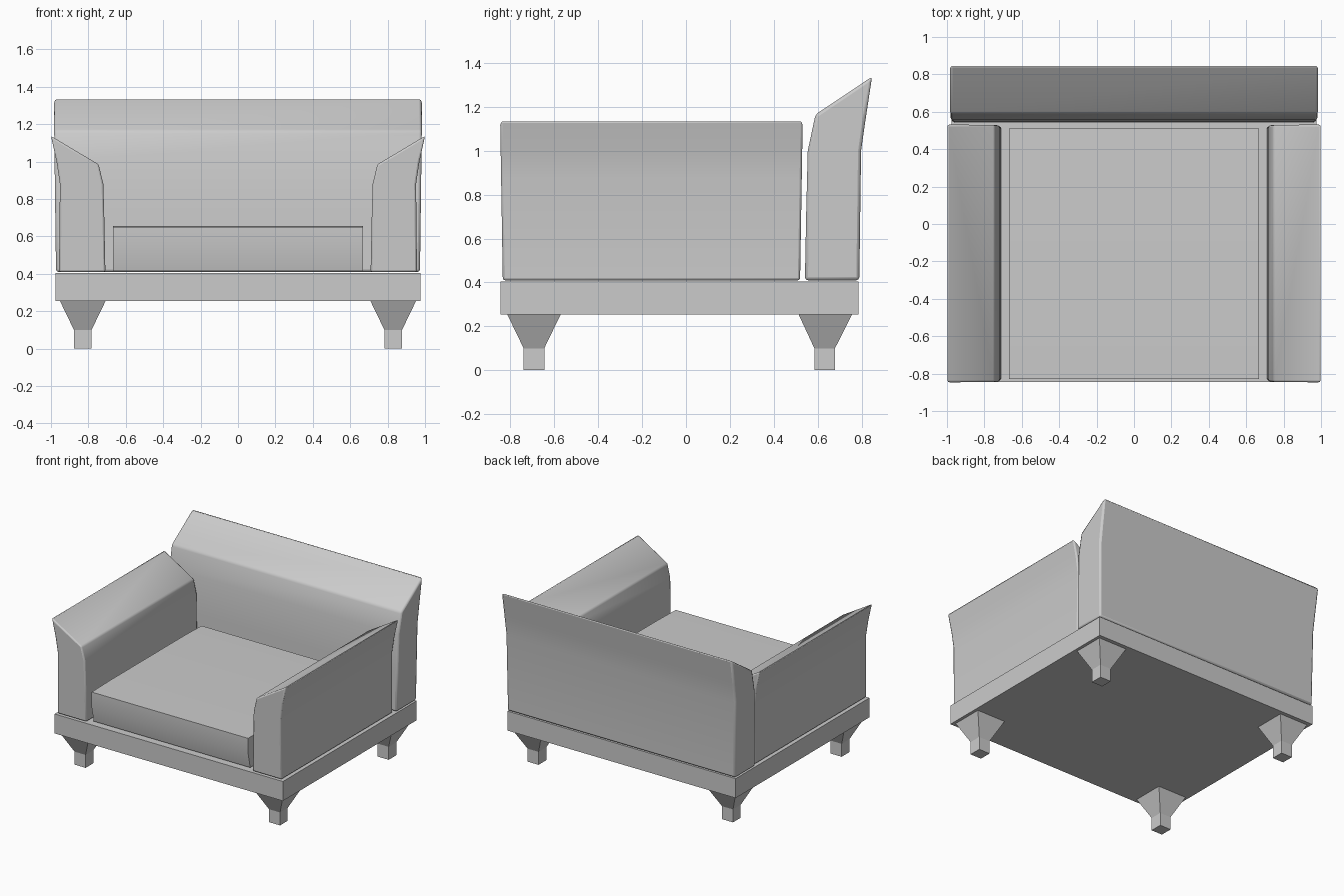
import bpy, bmesh, math
from mathutils import Vector

if "Cube" in bpy.data.objects:
    bpy.data.objects.remove(bpy.data.objects["Cube"])


def finish(name, bm, bevel=0.0, smooth=False):
    bmesh.ops.recalc_face_normals(bm, faces=bm.faces)
    me = bpy.data.meshes.new(name)
    bm.to_mesh(me)
    bm.free()
    ob = bpy.data.objects.new(name, me)
    bpy.context.collection.objects.link(ob)
    if bevel:
        m = ob.modifiers.new("soft_edges", 'BEVEL')
        m.width, m.segments, m.limit_method = bevel, 2, 'ANGLE'
        m.angle_limit = math.radians(40)
    if smooth:
        bpy.context.view_layer.objects.active = ob
        ob.select_set(True)
        bpy.ops.object.shade_smooth_by_angle(angle=math.radians(50))
        ob.select_set(False)
    return ob


def prism(name, profile, place, start, end, taper=0.0, **kw):
    """Sweep a (u, z) profile from start to end, ends leaning in towards the bottom."""
    low = min(z for _, z in profile)
    high = max(z for _, z in profile)
    bm = bmesh.new()
    rings = []
    for pos, sign in ((start, 1), (end, -1)):
        rings.append([bm.verts.new(place(u, pos + sign * taper * (high - z) / (high - low), z))
                      for u, z in profile])
    n = len(profile)
    bm.faces.new(rings[0])
    bm.faces.new(rings[1])
    for i in range(n):
        j = (i + 1) % n
        bm.faces.new((rings[0][i], rings[0][j], rings[1][j], rings[1][i]))
    return finish(name, bm, **kw)


def along_y(u, t, z):
    return Vector((u, t, z))


def along_x(u, t, z):
    return Vector((t, u, z))


# base frame
prism("base_frame", [(-0.975, 0.255), (0.975, 0.255), (0.975, 0.405), (-0.975, 0.405)],
      along_y, -0.845, 0.787)

# flared arms
arm = [(0.709, 0.41), (0.715, 0.70), (0.72, 0.88), (0.745, 0.985),
       (1.0, 1.137), (0.97, 1.0), (0.952, 0.88), (0.957, 0.41)]
for side, s in (("right", 1), ("left", -1)):
    prism(side + "_arm", [(s * x, z) for x, z in arm], along_y, -0.847, 0.532,
          taper=0.012, bevel=0.01, smooth=True)

# flared backrest
back = [(0.542, 0.41), (0.548, 0.72), (0.555, 1.0), (0.59, 1.165),
        (0.848, 1.338), (0.818, 1.14), (0.798, 1.0), (0.79, 0.41)]
prism("backrest", back, along_x, -0.985, 0.985, taper=0.012, bevel=0.014, smooth=True)

# seat cushion, front and back undercut
seat = [(-0.83, 0.65), (-0.83, 0.53), (-0.805, 0.415), (0.49, 0.415), (0.51, 0.53),
        (0.51, 0.65), (0.30, 0.655), (-0.60, 0.655)]
prism("seat_cushion", seat, along_x, -0.668, 0.668, smooth=True)

# tapered legs: (half width, z) square rings
for yname, cy_top, cy in (("front", -0.693, -0.693), ("back", 0.635, 0.632)):
    for side, s in (("right", 1), ("left", -1)):
        bm = bmesh.new()
        rings = []
        for h, z, y in ((0.047, 0.0, cy), (0.047, 0.1, cy), (0.123, 0.257, cy_top)):
            rings.append([bm.verts.new((s * 0.83 + a * h, y + b * h, z))
                          for a, b in ((-1, -1), (1, -1), (1, 1), (-1, 1))])
        bm.faces.new(rings[0])
        bm.faces.new(rings[2])
        for lo, hi in zip(rings, rings[1:]):
            for i in range(4):
                j = (i + 1) % 4
                bm.faces.new((lo[i], lo[j], hi[j], hi[i]))
        finish(f"{yname}_{side}_leg", bm)
